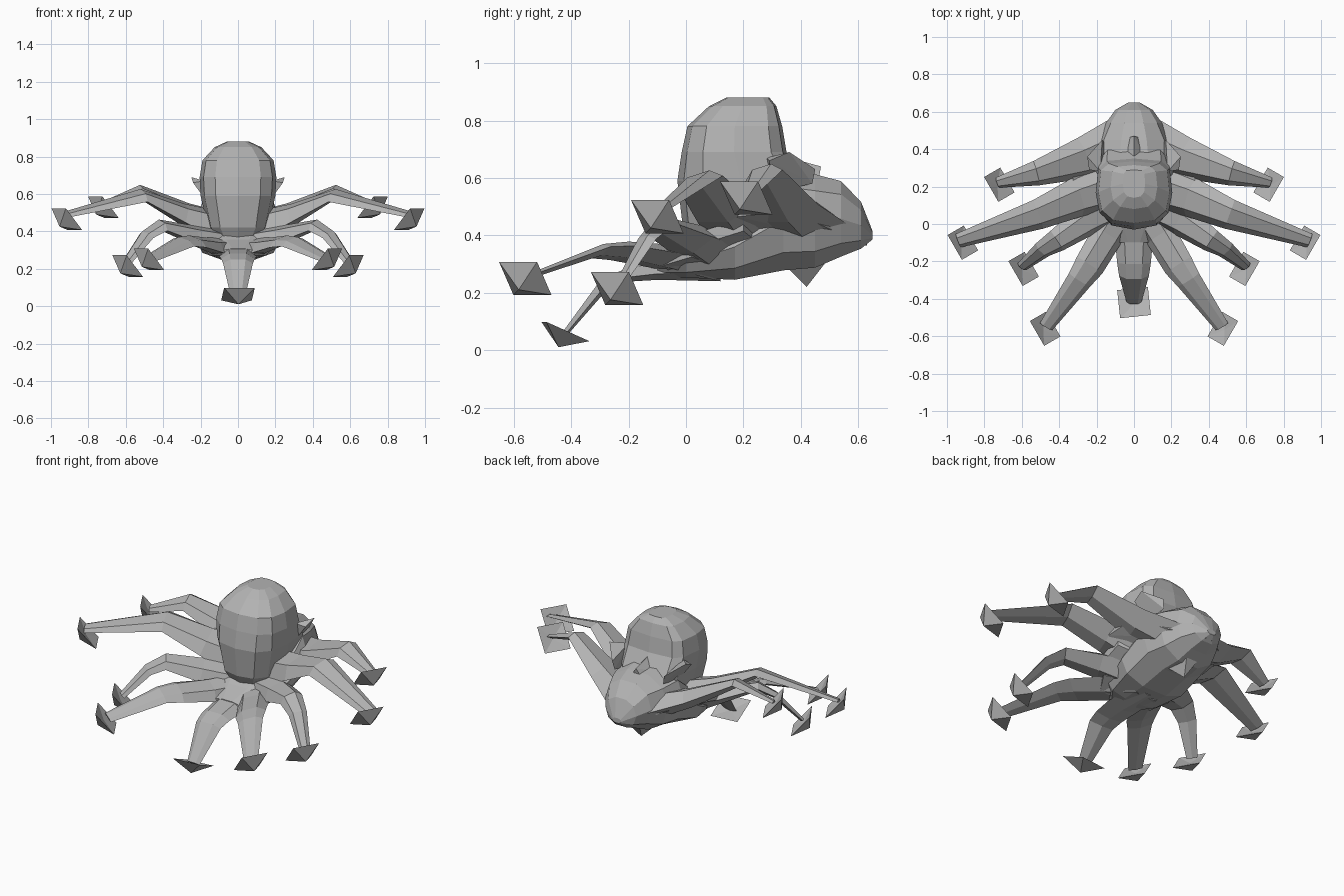
import bpy, bmesh, math
from mathutils import Vector as V

if "Cube" in bpy.data.objects:
    bpy.data.objects.remove(bpy.data.objects["Cube"])

GREY = (0.45, 0.45, 0.45, 1)
skin = bpy.data.materials.new("grey skin")
skin.use_nodes = True
skin.diffuse_color = GREY
skin.node_tree.nodes["Principled BSDF"].inputs["Base Color"].default_value = GREY


def finish(name, bm):
    bmesh.ops.recalc_face_normals(bm, faces=bm.faces)
    mesh = bpy.data.meshes.new(name)
    bm.to_mesh(mesh)
    bm.free()
    mesh.materials.append(skin)
    bpy.context.collection.objects.link(bpy.data.objects.new(name, mesh))


def loft(name, rings):
    """Skin a list of equal-length closed rings and cap both ends."""
    bm = bmesh.new()
    rows = [[bm.verts.new(p) for p in ring] for ring in rings]
    n = len(rows[0])
    for a, b in zip(rows, rows[1:]):
        for i in range(n):
            j = (i + 1) % n
            bm.faces.new((a[i], a[j], b[j], b[i]))
    bm.faces.new(rows[0])
    bm.faces.new(rows[-1])
    finish(name, bm)


def hull(name, points):
    bm = bmesh.new()
    for p in points:
        bm.verts.new(p)
    bmesh.ops.convex_hull(bm, input=bm.verts)
    finish(name, bm)


def oval(n, low, high):
    """Unit rounded outline as (u, v) pairs, squarer where the power is small."""
    out = []
    for i in range(n):
        a = math.tau * i / n
        c, s = math.cos(a), math.sin(a)
        power = high if s > 0 else low
        out.append((math.copysign(abs(c) ** power, c), math.copysign(abs(s) ** power, s)))
    return out


# Domed head, rounded in front and squarer behind: height, front y, back y, half width
head = [(0.35, 0.03, 0.30, 0.11), (0.42, -0.01, 0.40, 0.16), (0.59, -0.03, 0.41, 0.20),
        (0.69, -0.015, 0.35, 0.205), (0.78, 0.005, 0.335, 0.19),
        (0.85, 0.08, 0.315, 0.125), (0.88, 0.14, 0.29, 0.06)]
loft("head", [[(w * u, (f + b) / 2 + (b - f) / 2 * v, z) for u, v in oval(12, 0.75, 0.5)]
              for z, f, b, w in head])

# Body tapering to the rear: y, bottom z, top z, half width
body = [(-0.10, 0.26, 0.31, 0.09), (0.0, 0.25, 0.36, 0.18), (0.17, 0.24, 0.48, 0.23),
        (0.34, 0.27, 0.64, 0.225), (0.45, 0.28, 0.62, 0.195), (0.54, 0.32, 0.595, 0.15),
        (0.61, 0.35, 0.52, 0.10), (0.65, 0.385, 0.415, 0.03)]
loft("body", [[(w * u, y, (lo + hi) / 2 + (hi - lo) / 2 * v) for u, v in oval(10, 0.9, 0.9)]
              for y, lo, hi, w in body])

# Snout on the rear slope and beak below
hull("snout", [(-0.06, 0.36, 0.60), (0.06, 0.36, 0.60), (0, 0.36, 0.67),
               (-0.04, 0.46, 0.58), (0.04, 0.46, 0.58), (0, 0.47, 0.64)])
hull("beak", [(-0.06, 0.36, 0.28), (0.06, 0.36, 0.28), (-0.04, 0.49, 0.31),
              (0.04, 0.49, 0.31), (0, 0.42, 0.22)])


def arm(name, stations, roll):
    """Flattened tapering arm: each station is x, y, z, half width, thickness."""
    pts = [V(s[:3]) for s in stations]
    rings = []
    for i, (p, s) in enumerate(zip(pts, stations)):
        t = (pts[min(i + 1, len(pts) - 1)] - pts[max(i - 1, 0)]).normalized()
        flat = t.cross(V((0, 0, 1))).normalized()
        rise = flat.cross(t)
        side = flat * math.cos(roll) - rise * math.sin(roll)
        up = side.cross(t)
        rings.append([p + side * s[3] * u + up * s[4] * v for u, v in
                      ((-1, -0.3), (-0.5, 1), (0.5, 1), (1, -0.3), (0, -1))])
    loft(name, rings)


def claw(name, centre, azimuth, tilt, size, height):
    """Square pyramid pointing outward and down, with a shallow dent in its base."""
    out = V((math.cos(azimuth), math.sin(azimuth), 0))
    side = V((-out.y, out.x, 0))
    slope = out * math.cos(tilt) + V((0, 0, math.sin(tilt)))
    normal = side.cross(slope)
    c, h = V(centre), size / 2
    bm = bmesh.new()
    rim = [bm.verts.new(c + side * h * a + slope * h * b)
           for a, b in ((-1, -1), (1, -1), (1, 1), (-1, 1))]
    for depth in (height, height * 0.25):
        apex = bm.verts.new(c + normal * depth)
        for a, b in zip(rim, rim[1:] + rim[:1]):
            bm.faces.new((a, b, apex))
    finish(name, bm)


# Four mirrored pairs of arms
pairs = {
    "rear": [(0.08, 0.43, 0.42, 0.14, 0.07), (0.27, 0.35, 0.49, 0.115, 0.05),
             (0.52, 0.27, 0.615, 0.07, 0.025), (0.73, 0.22, 0.54, 0.03, 0.01)],
    "side": [(0.08, 0.22, 0.40, 0.13, 0.09), (0.30, 0.14, 0.49, 0.11, 0.05),
             (0.51, 0.05, 0.59, 0.085, 0.025), (0.94, -0.09, 0.485, 0.04, 0.01)],
    "fore": [(0.08, 0.12, 0.33, 0.11, 0.07), (0.25, 0.02, 0.38, 0.09, 0.045),
             (0.41, -0.09, 0.43, 0.065, 0.025), (0.49, -0.14, 0.38, 0.05, 0.018),
             (0.60, -0.23, 0.23, 0.03, 0.01)],
    "front": [(0.05, 0.10, 0.30, 0.09, 0.06), (0.14, -0.06, 0.32, 0.09, 0.035),
              (0.235, -0.22, 0.345, 0.085, 0.022), (0.29, -0.30, 0.345, 0.07, 0.016),
              (0.47, -0.55, 0.255, 0.04, 0.008)],
}
tips = {"rear": (0.72, 0.21, 0.53), "side": (0.915, -0.10, 0.465),
        "fore": (0.59, -0.24, 0.215), "front": (0.475, -0.56, 0.25)}

# Skin stretched between the roots of neighbouring arms
webs = {
    "rear": [(0.02, 0.63, 0.39), (0.17, 0.47, 0.45), (0.32, 0.36, 0.51),
             (0.33, 0.18, 0.49), (0.10, 0.12, 0.38)],
    "fore": [(0.10, 0.30, 0.36), (0.28, 0.20, 0.44), (0.27, 0.04, 0.39), (0.08, 0.0, 0.32)],
    "front": [(0.08, 0.15, 0.30), (0.23, 0.02, 0.35), (0.17, -0.08, 0.32), (0.02, -0.04, 0.28)],
}
for label, sign in (("left", 1), ("right", -1)):
    for key, path in pairs.items():
        arm(f"{label}_{key}_arm", [(sign * s[0], *s[1:]) for s in path],
            sign * math.radians(17))
        x, y, z = tips[key]
        azimuth = math.radians(-90 + sign * 60)
        claw(f"{label}_{key}_claw", (sign * x, y, z), azimuth, math.radians(49), 0.153, 0.06)
    for key, outline in webs.items():
        hull(f"{label}_{key}_web", [(sign * x, y, z + d) for x, y, z in outline
                                    for d in (-0.025, 0.02)])
    # Pointed ear fin
    ear = [(0.16, 0.30, 0.55), (0.16, 0.44, 0.58), (0.18, 0.28, 0.67),
           (0.25, 0.36, 0.69), (0.24, 0.29, 0.66), (0.17, 0.45, 0.63)]
    hull(f"{label}_ear", [(sign * x, y, z) for x, y, z in ear])

# Middle arm
arm("middle_arm", [(0, 0.12, 0.28, 0.09, 0.04), (0, -0.10, 0.275, 0.10, 0.03),
                   (0, -0.21, 0.26, 0.09, 0.022), (0, -0.28, 0.235, 0.08, 0.02),
                   (0, -0.42, 0.06, 0.04, 0.01)], 0)
claw("middle_claw", (0, -0.42, 0.065), math.radians(-84), math.radians(24), 0.165, 0.06)
